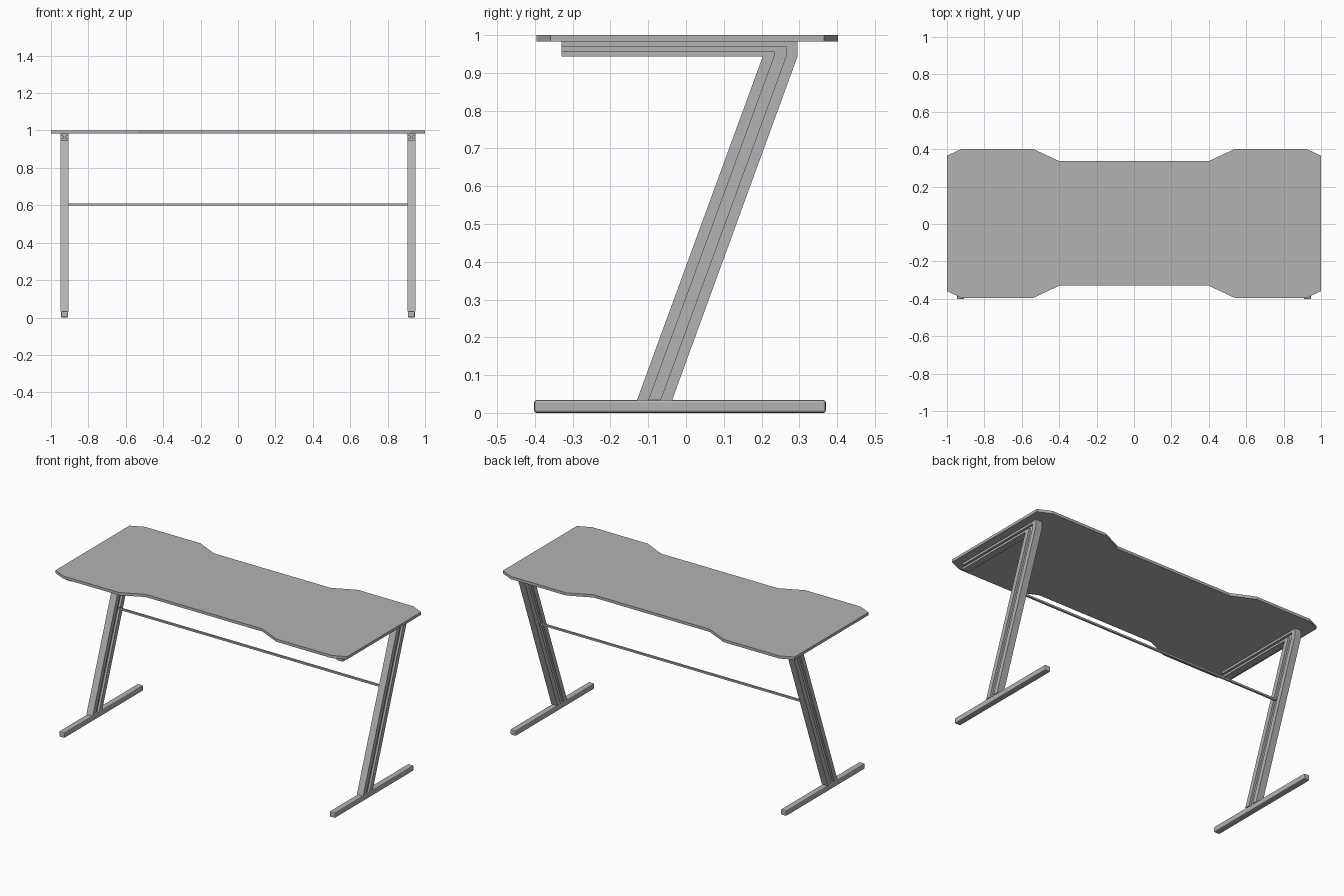
import bpy, bmesh

if "Cube" in bpy.data.objects:
    bpy.data.objects.remove(bpy.data.objects["Cube"])

grey = bpy.data.materials.new("plain grey")
grey.diffuse_color = (0.45, 0.45, 0.45, 1)
grey.use_nodes = True
grey.node_tree.nodes["Principled BSDF"].inputs["Base Color"].default_value = grey.diffuse_color


def finish(name, bm):
    bmesh.ops.remove_doubles(bm, verts=bm.verts, dist=1e-5)
    bmesh.ops.dissolve_degenerate(bm, edges=bm.edges, dist=1e-5)
    bmesh.ops.recalc_face_normals(bm, faces=bm.faces)
    mesh = bpy.data.meshes.new(name)
    bm.to_mesh(mesh)
    bm.free()
    mesh.materials.append(grey)
    obj = bpy.data.objects.new(name, mesh)
    bpy.context.collection.objects.link(obj)
    return obj


def loft(name, rings):
    """Skin a list of closed rings and cap both ends."""
    bm = bmesh.new()
    loops = [[bm.verts.new(p) for p in ring] for ring in rings]
    n = len(loops[0])
    for a, b in zip(loops, loops[1:]):
        for i in range(n):
            j = (i + 1) % n
            bm.faces.new((a[i], a[j], b[j], b[i]))
    bm.faces.new(loops[0])
    bm.faces.new(loops[-1])
    return finish(name, bm)


def box(name, x0, x1, y0, y1, z0, z1):
    return loft(name, [[(x0, y0, z), (x1, y0, z), (x1, y1, z), (x0, y1, z)] for z in (z0, z1)])


# Tabletop: clipped corners and a shallow recess in both long edges
edge = [(1.0, 0.365), (0.92, 0.402), (0.54, 0.402), (0.40, 0.336)]
back = edge + [(-x, y) for x, y in reversed(edge)]
outline = back + [(x, -y + 0.006) for x, y in reversed(back)]
loft("tabletop", [[(x, y, z) for x, y in outline] for z in (0.983, 1.0)])

# Channelled leg section: k runs front to back, u across the width
HALF, WEB = 0.0215, 0.008
side = [(0, HALF), (1 / 3, HALF), (1 / 3, WEB), (2 / 3, WEB), (2 / 3, HALF), (1, HALF)]
section = side + [(k, -u) for k, u in reversed(side)]

# Stations along the leg, from the arm tip to the foot
stations = [
    lambda k: (-0.33, 0.943 + 0.04 * k),
    lambda k: (0.203 + 0.092 * k, 0.943 + 0.04 * k),
    lambda k: (0.203 + 0.092 * k, 0.943),
    lambda k: (-0.13 + 0.093 * k, 0.033),
]

for label, sign in (("left", -1), ("right", 1)):
    cx = sign * 0.927
    loft(label + "_leg", [[(cx + u, *st(k)) for k, u in section] for st in stations])
    # Floor bar with softened ends
    foot = box(label + "_foot", cx - 0.019, cx + 0.019, -0.402, 0.37, 0.0, 0.034)
    bevel = foot.modifiers.new("soft edges", 'BEVEL')
    bevel.width = 0.006
    bevel.segments = 2

# Thin brace between the legs
box("cross_bar", -0.908, 0.908, 0.12, 0.132, 0.599, 0.61)
